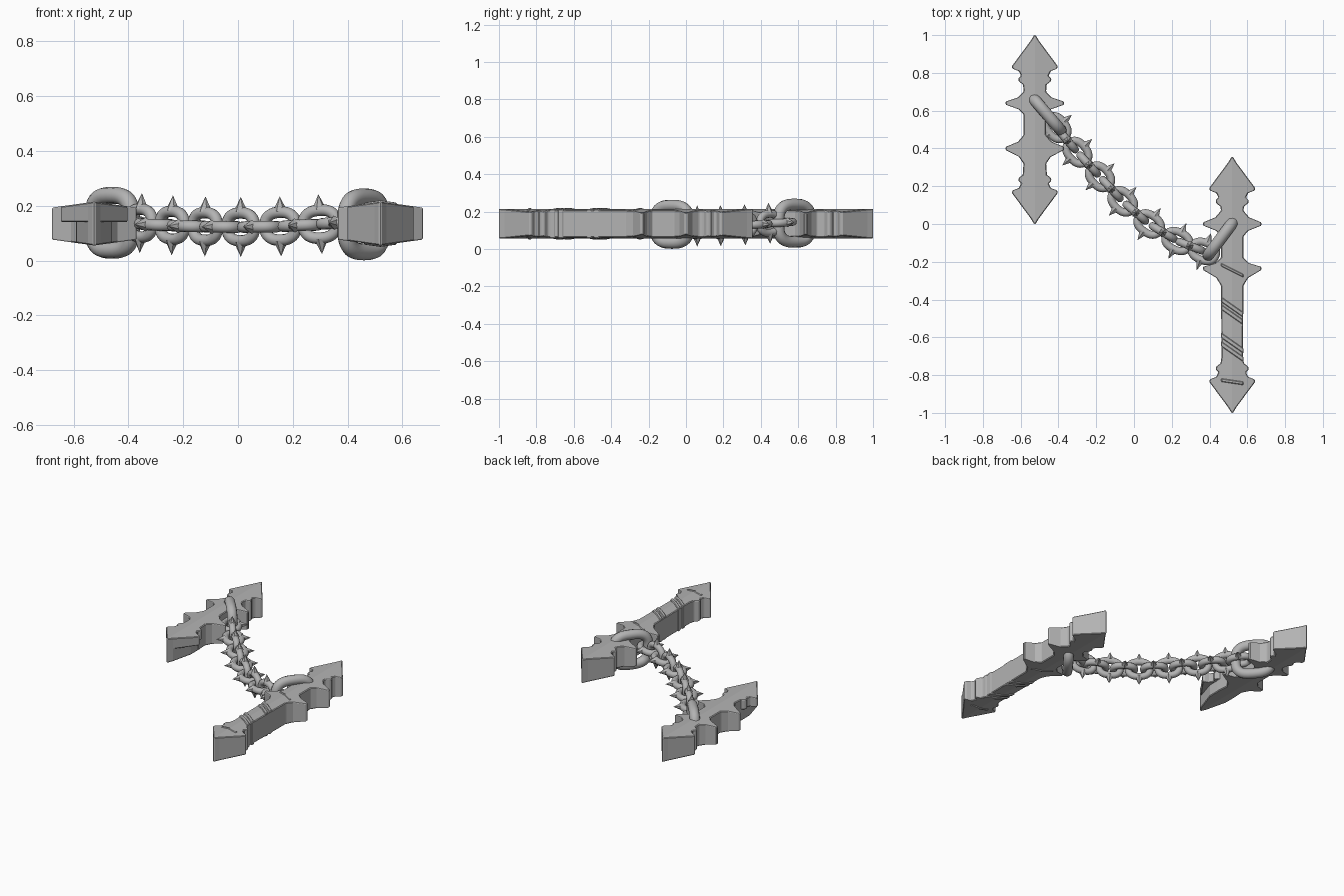
import bpy, bmesh, math
from mathutils import Vector, Matrix

old = bpy.data.objects.get("Cube")
if old:
    bpy.data.objects.remove(old, do_unlink=True)

# One worn stone grey for everything
grey = bpy.data.materials.new("stone grey")
grey.use_nodes = True
grey.diffuse_color = (0.45, 0.45, 0.45, 1)
grey.node_tree.nodes["Principled BSDF"].inputs["Base Color"].default_value = grey.diffuse_color

MID = 0.135   # height of the bars' middle plane


def finish(name, bm, smooth=None, bevel=0):
    bmesh.ops.recalc_face_normals(bm, faces=bm.faces)
    mesh = bpy.data.meshes.new(name)
    bm.to_mesh(mesh)
    bm.free()
    mesh.materials.append(grey)
    ob = bpy.data.objects.new(name, mesh)
    bpy.context.collection.objects.link(ob)
    if bevel:
        mod = ob.modifiers.new("worn edges", 'BEVEL')
        mod.width = bevel
        mod.segments = 1
        mod.limit_method = 'ANGLE'
    if smooth:
        bpy.ops.object.select_all(action='DESELECT')
        ob.select_set(True)
        bpy.context.view_layer.objects.active = ob
        bpy.ops.object.shade_smooth_by_angle(angle=math.radians(smooth))
    return ob


def loft(bm, rings, closed=False):
    n = len(rings[0])
    pairs = list(zip(rings, rings[1:] + rings[:1]))
    for a, b in pairs if closed else pairs[:-1]:
        for i in range(n):
            j = (i + 1) % n
            bm.faces.new((a[i], a[j], b[j], b[i]))
    if not closed:
        bm.faces.new(rings[0])
        bm.faces.new(rings[-1])


def bar(name, x, stations, low=0.0, high=1.0, shear=0.0, grow=0.0, bevel=0.005):
    """Ridged bar lofted through (y, half width) stations."""
    bm = bmesh.new()
    rings = []
    for y, w in stations:
        t = 0.08 + grow
        edge = t - 0.14 * w
        section = ((0, t), (w, edge), (w, -edge), (0, -t), (-w, -edge), (-w, edge))
        rings.append([bm.verts.new((x + px, y + shear * px, min(high, max(low, MID + pz))))
                      for px, pz in section])
    loft(bm, rings)
    return finish(name, bm, bevel=bevel)


def arrow(tip, way):
    """Barbed end, listed from the tip inward."""
    shape = ((0, 0.004), (0.03, 0.022), (0.165, 0.122), (0.178, 0.118), (0.19, 0.085),
             (0.215, 0.073), (0.23, 0.088), (0.245, 0.085), (0.262, 0.062))
    return [(tip + way * d, w) for d, w in shape]


def guard(y, up, down):
    """Pointed cross guard, listed from -y to +y."""
    return [(y - down, 0.06), (y - 0.55 * down, 0.085), (y - 0.008, 0.155),
            (y + 0.008, 0.155), (y + 0.5 * up, 0.09), (y + up, 0.06)]


# Right-hand long bar: pommel, wrapped grip, two guards and a point
LX, RX = 0.52, -0.525
bar("long_bar", LX, arrow(-1.0, 1) + [(-0.70, 0.056)] + guard(-0.235, 0.055, 0.09)
    + guard(0.0, 0.07, 0.065) + arrow(0.355, -1)[::-1])

# Diagonal wrapping on the grip
for i, (y, w) in enumerate(((-0.44, 0.058), (-0.48, 0.057), (-0.63, 0.06), (-0.675, 0.06))):
    bar(f"grip_wrap_{i + 1}", LX, [(y - 0.014, w), (y + 0.014, w)],
        shear=-0.7, grow=0.005, bevel=0.004)
bar("pommel_wrap", LX, [(-0.845, 0.06), (-0.825, 0.06)], shear=-0.15, grow=0.004)
bar("guard_wrap", LX, [(-0.255, 0.06), (-0.235, 0.06)], shear=-0.5, grow=0.004)

# Short bar: lower half of its front point is broken down to a narrow core
front = arrow(0.0, 1)
bar("short_bar", RX, [(0.235, 0.066)] + guard(0.40, 0.07, 0.08)
    + guard(0.64, 0.06, 0.06) + arrow(1.0, -1)[::-1])
bar("short_bar_front_point", RX, front, low=0.14)
bar("short_bar_front_core", RX, [(y, min(w, 0.064)) for y, w in front], high=0.15)


def chain_link(name, place, a, b, r, power, spikes=False):
    """Rounded link in the local x-y plane, long along x, with optional side spikes."""
    bm = bmesh.new()
    steps, sides = 40, 12
    path = []
    for k in range(steps):
        t = 2 * math.pi * k / steps
        c, s = math.cos(t), math.sin(t)
        path.append(Vector((a * math.copysign(abs(c) ** (2 / power), c),
                            b * math.copysign(abs(s) ** (2 / power), s), 0)))
    up = Vector((0, 0, 1))
    rings = []
    for k, p in enumerate(path):
        out = (path[(k + 1) % steps] - path[k - 1]).normalized().cross(up)
        rings.append([bm.verts.new(p + r * (math.cos(q) * out + math.sin(q) * up))
                      for q in (2 * math.pi * m / sides for m in range(sides))])
    loft(bm, rings, closed=True)
    if spikes:
        for side in (-1, 1):
            turn = Matrix.Rotation(-side * math.pi / 2, 4, 'X')
            shift = Matrix.Translation((0, side * (b + r + 0.01), 0))
            bmesh.ops.create_cone(bm, cap_ends=True, segments=6, radius1=0.026, radius2=0,
                                  depth=0.055, matrix=shift @ turn)
    bm.transform(place)
    return finish(name, bm, smooth=40)


def frame(origin, along, vertical):
    """Matrix with local x along the chain; vertical links stand upright."""
    ax = along.normalized()
    side = Vector((0, 0, 1)).cross(ax).normalized()
    high = ax.cross(side)
    ay, az = (high, -side) if vertical else (side, high)
    m = Matrix((ax, ay, az)).transposed().to_4x4()
    return Matrix.Translation(origin) @ m


# Large upright rings round each bar
for name, spot, way in (("short_bar_ring", (-0.46, 0.58, 0.138), (-0.65, 0.76, 0)),
                        ("long_bar_ring", (0.46, -0.075, 0.132), (0.6, 0.8, 0))):
    chain_link(name, frame(Vector(spot), Vector(way), True), 0.112, 0.10, 0.031, 3.0)

# Spiked chain: flat links on these points, upright links halfway between
spots = [Vector(p) for p in ((-0.41, 0.51, 0.142), (-0.30, 0.38, 0.132), (-0.18, 0.25, 0.126),
                             (-0.06, 0.12, 0.123), (0.08, 0.0, 0.123), (0.23, -0.09, 0.128),
                             (0.37, -0.145, 0.138))]
last = len(spots) - 1
for i, p in enumerate(spots):
    along = spots[min(i + 1, last)] - spots[max(i - 1, 0)]
    chain_link(f"flat_link_{i + 1}", frame(p, along, False), 0.066, 0.047, 0.021, 2.4, True)
    if i < last:
        q = spots[i + 1]
        chain_link(f"upright_link_{i + 1}", frame((p + q) / 2, q - p, True),
                   0.066, 0.051, 0.021, 2.4, True)
